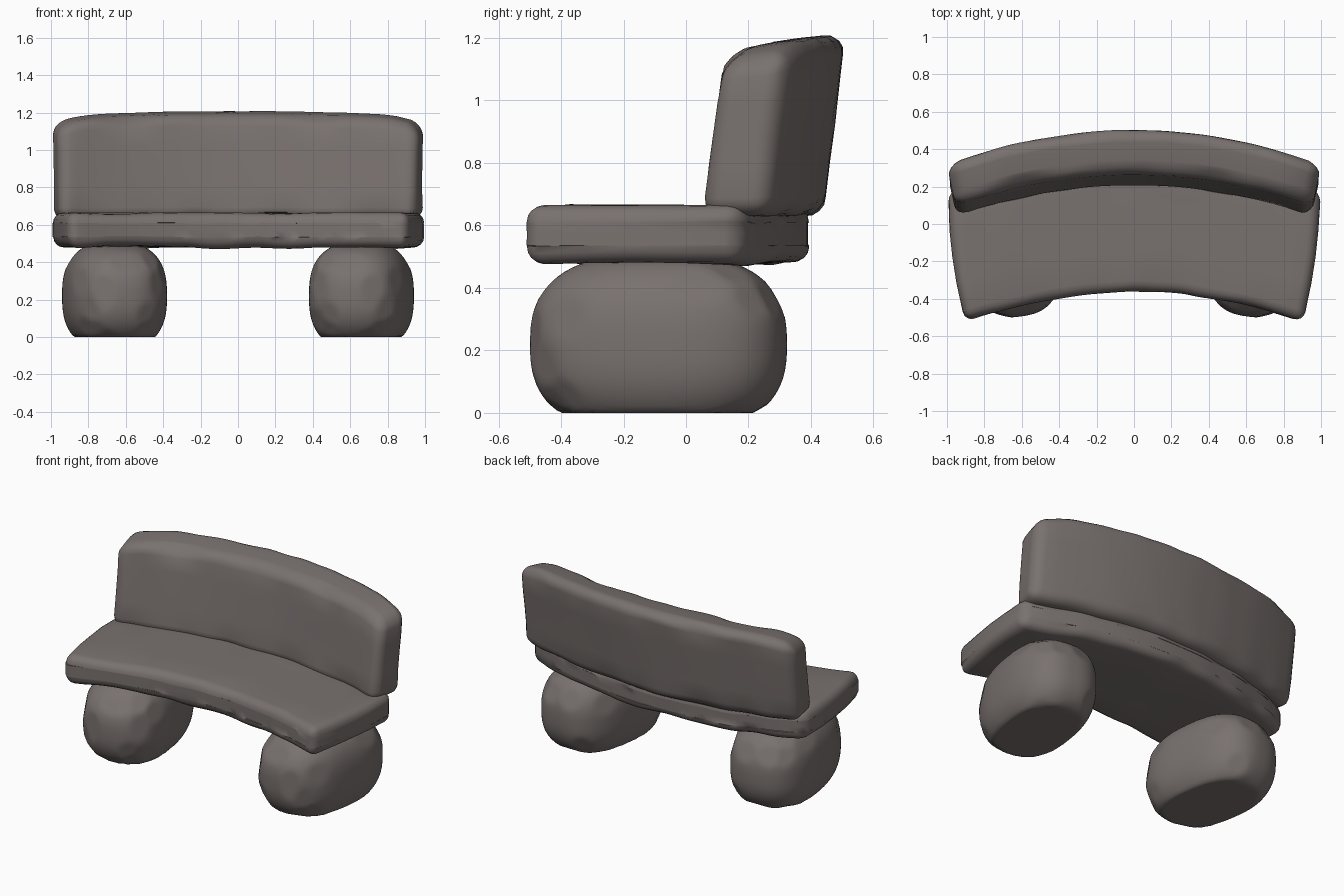
import bpy, bmesh, math, random
from mathutils import Vector, Matrix, noise

if "Cube" in bpy.data.objects:
    bpy.data.objects.remove(bpy.data.objects["Cube"])

stone = bpy.data.materials.new("warm grey stone")
stone.diffuse_color = (0.19, 0.166, 0.158, 1)
stone.use_nodes = True
stone.node_tree.nodes["Principled BSDF"].inputs["Base Color"].default_value = stone.diffuse_color


def finish(bm, name):
    bmesh.ops.recalc_face_normals(bm, faces=bm.faces)
    me = bpy.data.meshes.new(name)
    bm.to_mesh(me)
    bm.free()
    me.materials.append(stone)
    ob = bpy.data.objects.new(name, me)
    bpy.context.collection.objects.link(ob)
    bpy.ops.object.select_all(action='DESELECT')
    ob.select_set(True)
    bpy.context.view_layer.objects.active = ob
    bpy.ops.object.shade_smooth_by_angle(angle=math.radians(40))
    return ob


def slab(name, depth, height, radius, warp):
    """Rounded block, sliced along x, then bent; warp gets u, v, w in -1..1, 0..1, 0..1."""
    bm = bmesh.new()
    bmesh.ops.create_cube(bm, size=1, matrix=Matrix.Diagonal((2, depth, height, 1)))
    bmesh.ops.bevel(bm, geom=bm.edges[:], offset=radius, segments=4, profile=0.5,
                    affect='EDGES', clamp_overlap=True)

    def cut(co, no):
        bmesh.ops.bisect_plane(bm, geom=bm.verts[:] + bm.edges[:] + bm.faces[:],
                               plane_co=co, plane_no=no)
    for i in range(45):
        cut((-0.9 + i * 0.04, 0, 0), (1, 0, 0))
    for f in (-0.2, 0, 0.2):
        cut((0, f * depth, 0), (0, 1, 0))
        cut((0, 0, f * height), (0, 0, 1))
    for v in bm.verts:
        c = v.co.copy()
        p = Vector(warp(c.x, c.y / depth + 0.5, c.z / height + 0.5))
        # wear is strongest along the rounded edges
        worn = abs(c.y) > depth / 2 - radius and abs(c.z) > height / 2 - radius
        amp = 0.012 if worn else 0.003
        v.co = p + noise.noise_vector(p * 5) * amp
    return finish(bm, name)


# curved seat slab
def seat_warp(u, v, w):
    y = -0.36 + 0.75 * v - (0.165 + 0.05 * v) * u * u
    return u * (0.993 - 0.09 * (1 - v) ** 2), y, 0.48 + 0.185 * w


slab("seat", 0.72, 0.185, 0.055, seat_warp)


# leaning curved backrest with a crowned top
def back_warp(u, v, w):
    y = 0.2 + 0.24 * v + 0.07 * w - (0.165 + 0.02 * v) * u * u
    z = 0.63 + w * (0.58 - 0.025 * u * u - 0.05 * abs(u) ** 12)
    z -= 0.03 * w ** 4 * (1 - v) ** 2
    return u * (0.95 + 0.045 * v + 0.005 * w), y, z


slab("backrest", 0.24, 0.58, 0.065, back_warp)


# boulder legs, flat where they meet the ground and the seat
def boulder(name, side):
    rnd = random.Random(7)
    planes = []
    for i in range(26):
        n = Vector((rnd.gauss(0, 1), rnd.gauss(0, 1), rnd.gauss(0, 1))).normalized()
        planes.append(n)
    bm = bmesh.new()
    bmesh.ops.create_icosphere(bm, subdivisions=5, radius=1)
    e = 2.6
    turn = Matrix.Rotation(math.radians(-8), 3, 'Z')
    for v in bm.verts:
        d = v.co.normalized()
        r = sum(abs(k) ** e for k in d) ** (-1 / e)
        p = d * r
        for n in planes:  # chiselled facets
            reach = sum(abs(k) ** (e / (e - 1)) for k in n) ** ((e - 1) / e) * 0.975
            over = p.dot(n) - reach
            if over > 0:
                p -= n * over
        p = turn @ Vector((p.x * 0.27, p.y * 0.41, p.z * 0.29))
        z = min(max(p.z + 0.22, 0), 0.485)
        v.co = (side * (p.x + 0.66), p.y - 0.088, z)
    return finish(bm, name)


boulder("right_leg", 1)
boulder("left_leg", -1)
